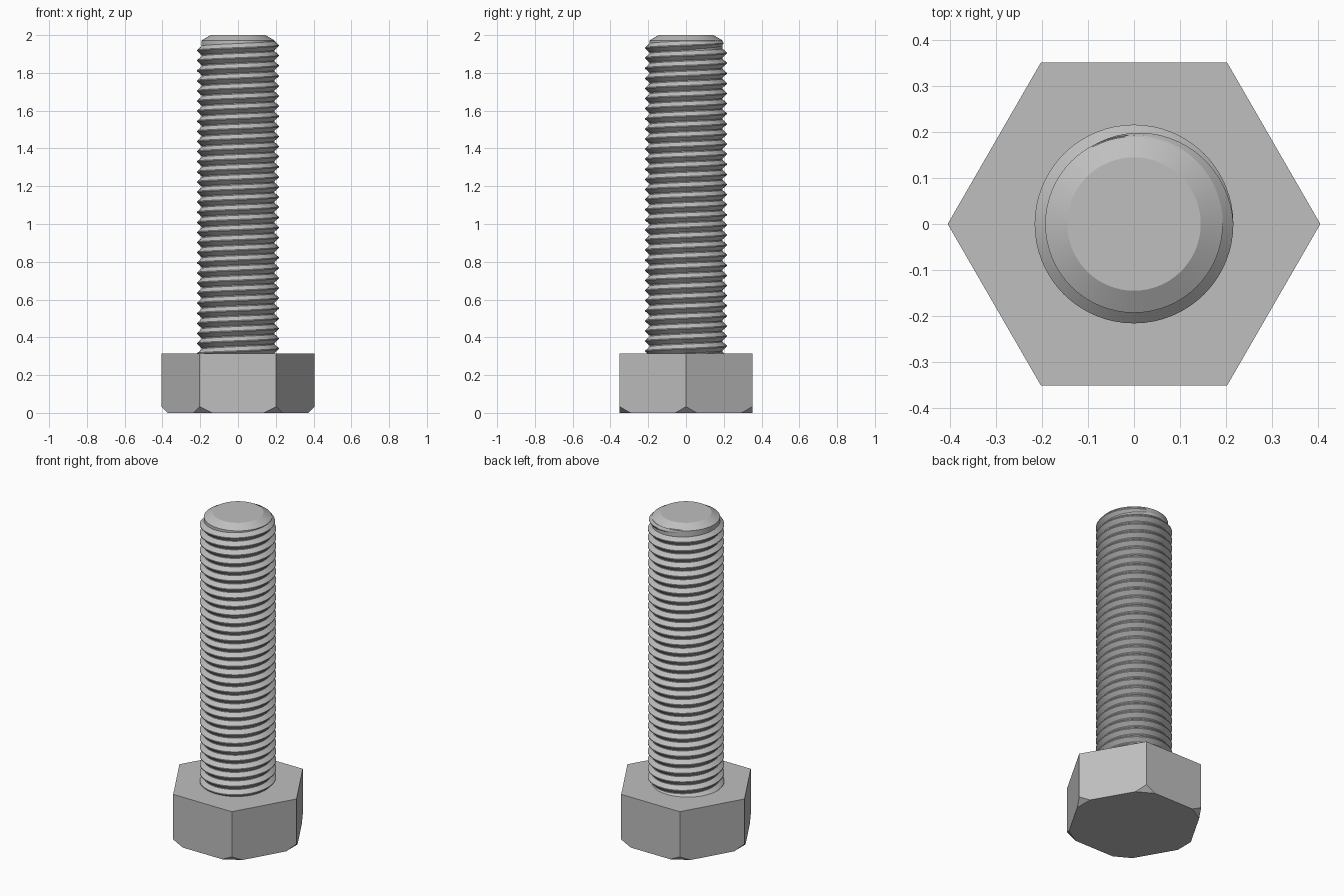
import bpy, bmesh
from math import cos, sin, pi, radians, tau

old = bpy.data.objects.get("Cube")
if old:
    bpy.data.objects.remove(old, do_unlink=True)

steel = bpy.data.materials.new("grey_steel")
steel.use_nodes = True
GREY = (0.52, 0.52, 0.52, 1)
steel.diffuse_color = GREY
steel.node_tree.nodes["Principled BSDF"].inputs["Base Color"].default_value = GREY

HEAD_R, HEAD_TOP, CUT = 0.405, 0.315, 0.033
CORE_R, CREST_R, PITCH = 0.193, 0.216, 0.0535
SEG = 64


def finish(name, bm, smooth_angle=None):
    bmesh.ops.recalc_face_normals(bm, faces=bm.faces)
    mesh = bpy.data.meshes.new(name)
    bm.to_mesh(mesh)
    bm.free()
    mesh.materials.append(steel)
    ob = bpy.data.objects.new(name, mesh)
    bpy.context.collection.objects.link(ob)
    if smooth_angle:
        bpy.ops.object.select_all(action="DESELECT")
        ob.select_set(True)
        bpy.context.view_layer.objects.active = ob
        bpy.ops.object.shade_smooth_by_angle(angle=radians(smooth_angle))
    return ob


# Hexagonal head, with each lower corner sliced off by a slanted plane
bm = bmesh.new()
bmesh.ops.create_cone(bm, cap_ends=True, segments=6, radius1=HEAD_R,
                      radius2=HEAD_R, depth=HEAD_TOP)
bmesh.ops.translate(bm, verts=bm.verts, vec=(0, 0, HEAD_TOP / 2))
# align a corner with the x axis
turn = min(abs(v.co.y) for v in bm.verts) > 0.01
if turn:
    for v in bm.verts:
        v.co.x, v.co.y = v.co.y, -v.co.x
for i in range(6):
    a = i * pi / 3
    inner = HEAD_R - CUT
    geom = bm.verts[:] + bm.edges[:] + bm.faces[:]
    bmesh.ops.bisect_plane(bm, geom=geom, clear_outer=True,
                           plane_co=(inner * cos(a), inner * sin(a), 0),
                           plane_no=(cos(a), sin(a), -1))
    rim = [e for e in bm.edges if e.is_boundary]
    bmesh.ops.holes_fill(bm, edges=rim, sides=0)
finish("hex_head", bm)

# Shank core with a chamfered tip
bm = bmesh.new()
profile = [(0, 2), (0.145, 2), (CORE_R, 1.972), (CORE_R, 0.3), (0, 0.3)]
verts = [bm.verts.new((r, 0, z)) for r, z in profile]
edges = [bm.edges.new(pair) for pair in zip(verts, verts[1:])]
bmesh.ops.spin(bm, geom=verts + edges, cent=(0, 0, 0), axis=(0, 0, 1),
               angle=tau, steps=SEG)
bmesh.ops.remove_doubles(bm, verts=bm.verts, dist=0.0001)
finish("shank_core", bm, 25)

# Right-handed thread: a tooth section swept up a helix, fading out at the tip
bm = bmesh.new()
FADE = radians(120)
TOP_Z = 1.945
turns = 31
previous = None
for i in range(-turns * SEG, SEG // 3 + 1):
    a = i * tau / SEG
    z = TOP_Z + PITCH * a / tau
    fade = max(0, a / FADE)
    crest = CREST_R + (CORE_R - 0.001 - CREST_R) * fade
    root = CORE_R - 0.003
    half = PITCH / 2 * (1 - 0.5 * fade)
    section = [(root, -half), (crest, -0.1 * half), (crest, 0.1 * half), (root, half)]
    ring = [bm.verts.new((r * cos(a), r * sin(a), z + dz)) for r, dz in section]
    if previous:
        for k in range(3):
            bm.faces.new((previous[k], ring[k], ring[k + 1], previous[k + 1]))
    previous = ring
bmesh.ops.remove_doubles(bm, verts=bm.verts, dist=0.00001)
finish("shank_thread", bm, 25)
